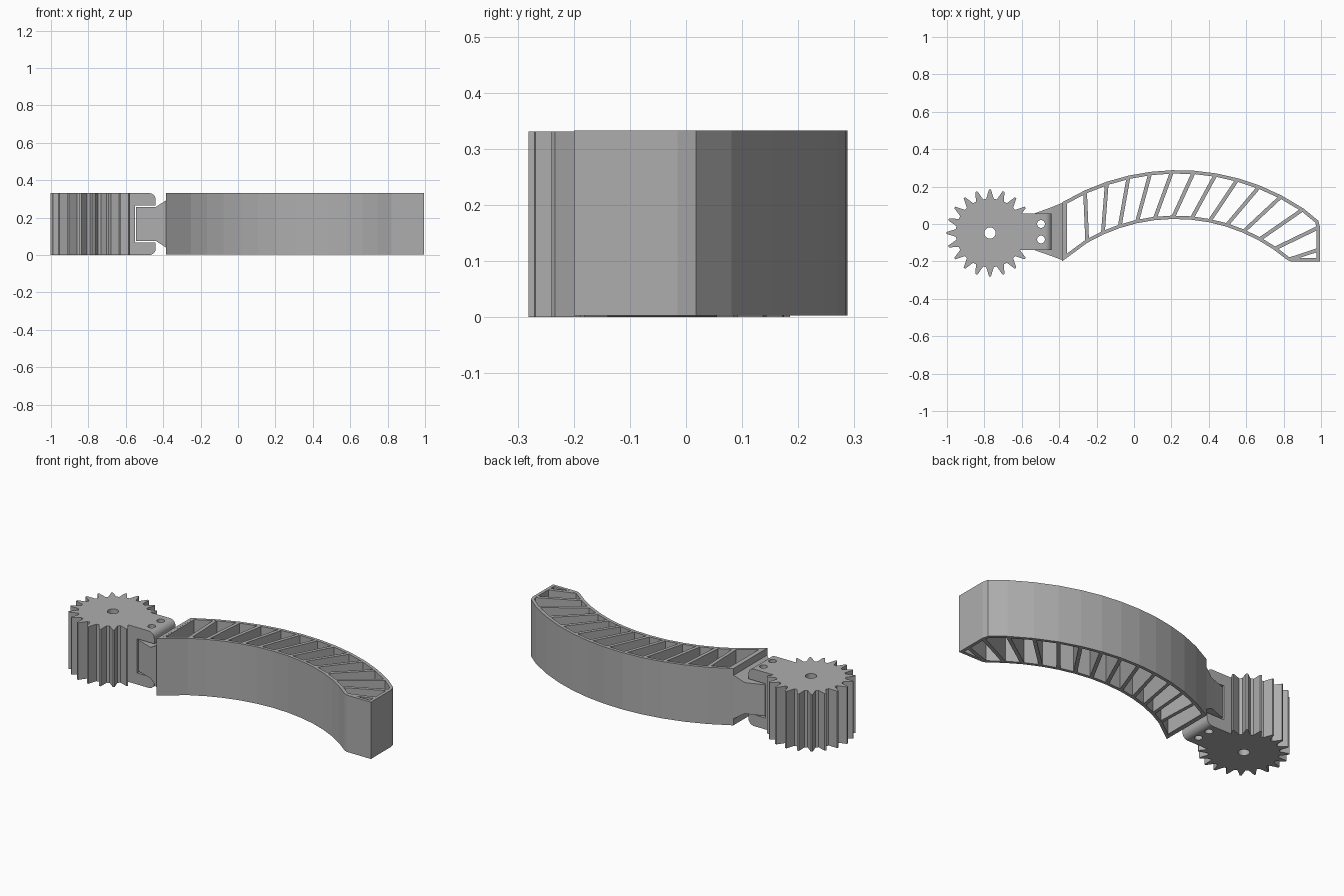
import bpy, bmesh
from math import sin, cos, radians, sqrt
from mathutils import Vector

if "Cube" in bpy.data.objects:
    bpy.data.objects.remove(bpy.data.objects["Cube"])

GREY = (0.42, 0.42, 0.42, 1)
mat = bpy.data.materials.new("plain grey")
mat.use_nodes = True
mat.diffuse_color = GREY
mat.node_tree.nodes["Principled BSDF"].inputs["Base Color"].default_value = GREY

TOP, BASE = 0.333, 0.003      # finger height range
HUB_TOP = 0.331               # gear and clevis height
GX, GY = -0.77, -0.048        # gear axis


def finish(name, bm):
    bmesh.ops.recalc_face_normals(bm, faces=bm.faces)
    mesh = bpy.data.meshes.new(name)
    bm.to_mesh(mesh)
    bm.free()
    mesh.materials.append(mat)
    ob = bpy.data.objects.new(name, mesh)
    bpy.context.collection.objects.link(ob)
    return ob


def prism(name, outline, low, high, axis="z"):
    """Extrude an outline along z, or an x-z outline along y."""
    bm = bmesh.new()
    put = (lambda a, b, h: (a, b, h)) if axis == "z" else (lambda a, b, h: (a, h, b))
    face = bm.faces.new([bm.verts.new(put(a, b, low)) for a, b in outline])
    ext = bmesh.ops.extrude_face_region(bm, geom=[face])
    moved = [g for g in ext["geom"] if isinstance(g, bmesh.types.BMVert)]
    bmesh.ops.translate(bm, verts=moved, vec=put(0, 0, high - low))
    return finish(name, bm)


def circle(x, y, r, n=32):
    return [(x + r * cos(radians(360 * i / n)), y + r * sin(radians(360 * i / n))) for i in range(n)]


def boolean(ob, tool, mode, keep=False):
    mod = ob.modifiers.new(mode, "BOOLEAN")
    mod.operation, mod.solver, mod.object = mode, "EXACT", tool
    bpy.context.view_layer.objects.active = ob
    bpy.ops.object.modifier_apply(modifier=mod.name)
    if not keep:
        bpy.data.objects.remove(tool)


def smooth(ob, angle=25):
    bpy.ops.object.select_all(action="DESELECT")
    ob.select_set(True)
    bpy.context.view_layer.objects.active = ob
    bpy.ops.object.shade_smooth_by_angle(angle=radians(angle))


# Gear with tapered teeth, left out where the clevis joins
TEETH, ROOT, TIP = 20, 0.183, 0.233
outline = []
for t in range(TEETH):
    a = t * 360 / TEETH
    steps = [(-6.5, ROOT), (-3.8, 0.205), (-1.2, TIP), (1.2, TIP), (3.8, 0.205), (6.5, ROOT), (9, ROOT)]
    for da, r in steps:
        if min(a, 360 - a) < 20:
            r = ROOT
        outline.append((GX + r * cos(radians(a + da)), GY + r * sin(radians(a + da))))
gear = prism("gear_clevis", outline, 0, HUB_TOP)

# Clevis: C-shaped side profile with rounded outer corners
X0, XSLOT, XEND, LIP, R = -0.74, -0.55, -0.44, 0.066, 0.035


def corner(z, sign):
    arc = [radians(a) for a in range(0, 91, 15)]
    return [(XEND - R + R * sin(a), z + sign * R * (1 - cos(a))) for a in arc]


profile = [(X0, 0)] + corner(0, 1) + [(XEND, LIP), (XSLOT, LIP), (XSLOT, HUB_TOP - LIP),
                                     (XEND, HUB_TOP - LIP)]
profile += corner(HUB_TOP, -1)[::-1] + [(X0, HUB_TOP)]
clevis = prism("clevis", profile, -0.14, 0.055, axis="y")
boolean(gear, clevis, "UNION")
boolean(gear, prism("axle_cutter", circle(GX, GY, 0.03), -0.1, 0.5), "DIFFERENCE")

# Tongue inside the clevis, flaring out to meet the finger
bm = bmesh.new()
sections = [(-0.545, -0.135, 0.052, 0.076), (-0.44, -0.172, 0.09, 0.076), (-0.378, -0.195, 0.115, 0.036)]
rings = []
for x, y0, y1, z in sections:
    rings.append([bm.verts.new(p) for p in
                  [(x, y0, z), (x, y1, z), (x, y1, TOP - z), (x, y0, TOP - z)]])
for a, b in zip(rings, rings[1:]):
    for i in range(4):
        bm.faces.new([a[i], a[(i + 1) % 4], b[(i + 1) % 4], b[i]])
bm.faces.new(rings[0])
bm.faces.new(rings[-1])
tongue = finish("tongue", bm)

# Two pin holes through both lips and the tongue
for y in (0.0, -0.083):
    pin = prism("pin_cutter", circle(-0.497, y, 0.021, 24), -0.1, 0.5)
    boolean(gear, pin, "DIFFERENCE", keep=True)
    boolean(tongue, pin, "DIFFERENCE")
smooth(gear)
smooth(tongue)


# Finger: two arcs joined by slanted ribs
def outer(x):
    return Vector((x, 0.288 + sqrt(1.2 ** 2 - (x - 0.235) ** 2) - 1.2))


def inner(x):
    return Vector((x, 0.027 + sqrt(0.93 ** 2 - (x - 0.22) ** 2) - 0.93))


WALL = 0.018
LEFT, RIGHT, FOOT = -0.385, 0.994, -0.2
outer_nodes = [outer(-0.262 + 0.117 * i) for i in range(11)]
inner_nodes = [inner(x) for x in (-0.25, -0.167, -0.078, 0.014, 0.108, 0.205, 0.305,
                                  0.4, 0.49, 0.58, 0.665, 0.745, 0.82)]
end_nodes = [Vector((RIGHT, -0.015)), Vector((RIGHT, -0.135))]
loop = [outer(LEFT)] + outer_nodes + [Vector((0.985, 0.018)), end_nodes[0], end_nodes[1],
                                      Vector((RIGHT, FOOT)), Vector((0.84, FOOT))]
loop += inner_nodes[::-1] + [Vector((LEFT, FOOT))]


def inset(points, d):
    """Mitred offset towards the inside of a clockwise loop."""
    result = []
    for i, p in enumerate(points):
        a = (p - points[i - 1]).normalized()
        b = (points[(i + 1) % len(points)] - p).normalized()
        na, nb = Vector((a.y, -a.x)), Vector((b.y, -b.x))
        result.append(p + (na + nb) * d / (1 + na.dot(nb)))
    return result


bm = bmesh.new()
layers = [[bm.verts.new((p.x, p.y, z)) for p in pts]
          for pts, z in ((loop, BASE), (loop, TOP), (inset(loop, WALL), TOP), (inset(loop, WALL), BASE))]
count = len(loop)
for k in range(4):
    a, b = layers[k], layers[(k + 1) % 4]
    for i in range(count):
        j = (i + 1) % count
        bm.faces.new([a[i], a[j], b[j], b[i]])
finish("finger_shell", bm)

# Ribs, kept just inside the shell's outer surface
for n, (p, q) in enumerate(zip(inner_nodes, outer_nodes + end_nodes), 1):
    d = (q - p).normalized()
    side = Vector((-d.y, d.x)) * 0.01
    p, q = p + d * 0.012, q - d * 0.012
    prism(f"rib_{n}", [p + side, p - side, q - side, q + side], BASE + 0.0005, TOP - 0.0005)

# Thicker mounting wall behind the tongue
prism("mount_wall", [(LEFT + 0.001, -0.19), (LEFT + 0.027, -0.175), (LEFT + 0.027, 0.12),
                     (LEFT + 0.001, 0.108)], BASE + 0.0005, TOP - 0.0005)
